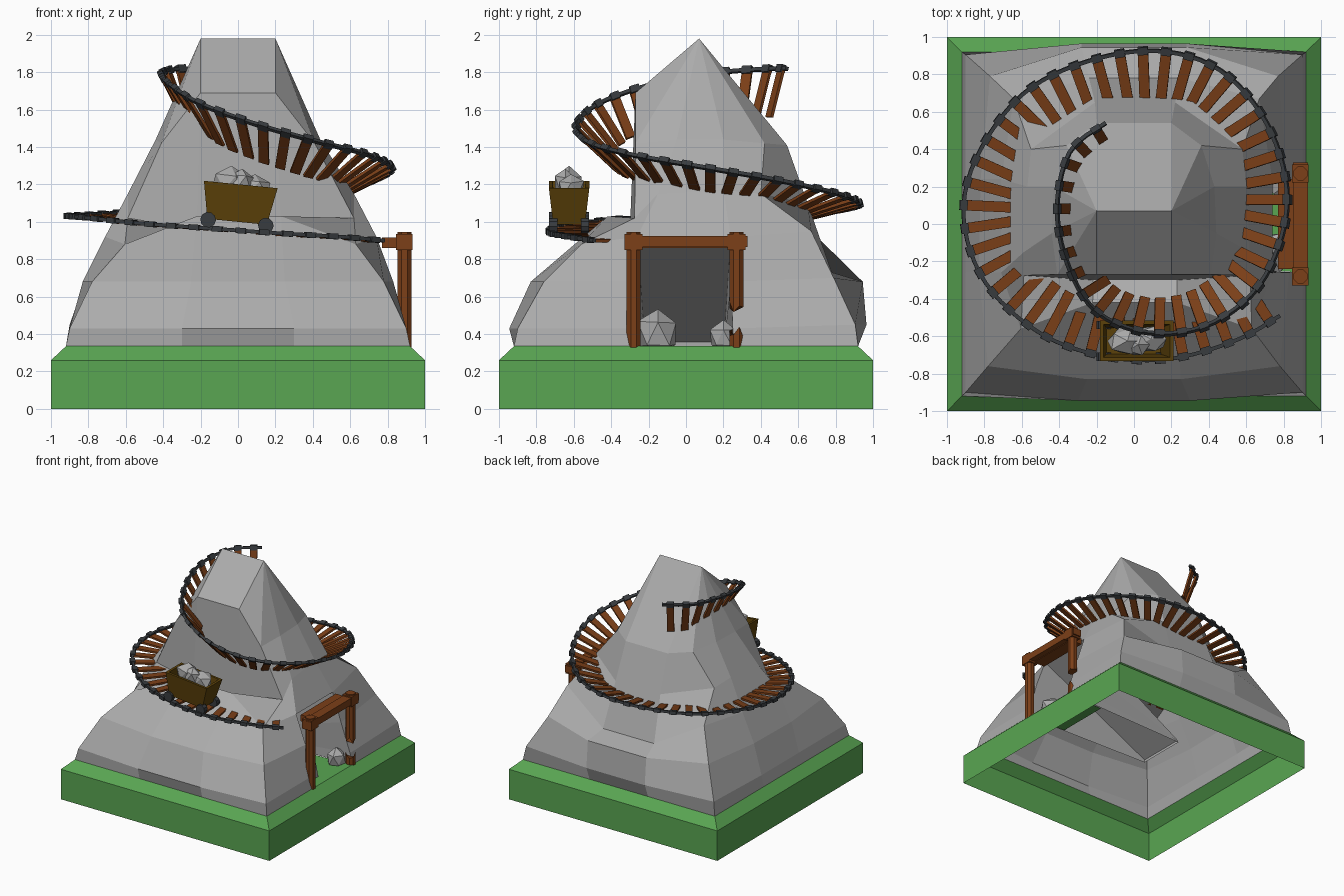
import bpy, bmesh, math, random
from mathutils import Vector as V, Matrix

if "Cube" in bpy.data.objects:
    bpy.data.objects.remove(bpy.data.objects["Cube"])

random.seed(4)

def mat(name, col):
    m = bpy.data.materials.new(name)
    m.diffuse_color = (*col, 1)
    m.use_nodes = True
    m.node_tree.nodes["Principled BSDF"].inputs["Base Color"].default_value = m.diffuse_color
    return m

GREEN = mat("grass", (0.10, 0.38, 0.085))
WOOD = mat("wood", (0.20, 0.05, 0.009))
IRON = mat("iron", (0.04, 0.045, 0.05))
TUB = mat("tub", (0.11, 0.055, 0.003))
STONE = mat("stone", (0.41, 0.41, 0.41))

def finish(name, bm, m):
    bmesh.ops.recalc_face_normals(bm, faces=bm.faces)
    me = bpy.data.meshes.new(name)
    bm.to_mesh(me)
    bm.free()
    me.materials.append(m)
    ob = bpy.data.objects.new(name, me)
    bpy.context.collection.objects.link(ob)
    return ob

def loft(name, rings, m, closed=True, caps=(False, False), skip=()):
    bm = bmesh.new()
    rows = [[bm.verts.new(p) for p in r] for r in rings]
    n = len(rows[0])
    for i in range(len(rows) - 1):
        for j in range(n if closed else n - 1):
            if (i, j) not in skip:
                k = (j + 1) % n
                bm.faces.new((rows[i][j], rows[i][k], rows[i + 1][k], rows[i + 1][j]))
    for end, on in zip((0, -1), caps):
        if on:
            bm.faces.new(rows[end])
    bmesh.ops.remove_doubles(bm, verts=bm.verts, dist=1e-4)
    return finish(name, bm, m)

def rect(hx, hy, z):
    return [(-hx, -hy, z), (hx, -hy, z), (hx, hy, z), (-hx, hy, z)]

def add_box(bm, c, ax, size):
    # box with its own axes
    M = Matrix([a * s for a, s in zip(ax, size)]).transposed().to_4x4()
    bmesh.ops.create_cube(bm, size=1, matrix=Matrix.Translation(c) @ M)

AX = (V((1, 0, 0)), V((0, 1, 0)), V((0, 0, 1)))

def box(name, lo, hi, m):
    bm = bmesh.new()
    lo, hi = V(lo), V(hi)
    add_box(bm, (lo + hi) / 2, AX, hi - lo)
    return finish(name, bm, m)

def rock(name, c, size):
    bm = bmesh.new()
    bmesh.ops.create_icosphere(bm, subdivisions=1, radius=1)
    for v in bm.verts:
        v.co *= random.uniform(0.9, 1.1)
        v.co = V(c) + V(a * b for a, b in zip(v.co, size))
    return finish(name, bm, STONE)

# open-bottomed grass base
loft("grass_base", [rect(1, 1, 0), rect(1, 1, .26), rect(.92, .92, .335)], GREEN)

# mountain: right half of each ring, front middle round to back middle
half = [
    [(.3, -.92, .335), (.92, -.92, .335), (.92, -.26, .335), (.92, .25, .335), (.92, .92, .335), (.28, .92, .335)],
    [(.3, -.945, .43), (.9, -.9, .43), (.9, -.26, .43), (.9, .25, .43), (.9, .905, .45), (.28, .965, .45)],
    [(.25, -.83, .68), (.78, -.76, .68), (.83, -.26, .68), (.82, .24, .68), (.77, .79, .7), (.28, .945, .68)],
    [(.23, -.42, 1.03), (.63, -.56, .88), (.74, -.26, .92), (.74, .24, .92), (.67, .67, .95), (.25, .78, .73)],
    [(.23, -.3, .96), (.62, -.275, 1.02), (.62, -.15, 1.15), (.6, .2, 1.17), (.58, .4, 1.15), (.22, .65, 1.1)],
    [(.2, -.27, 1.69), (.41, -.27, 1.42), (.44, -.05, 1.44), (.43, .2, 1.44), (.36, .42, 1.42), (.2, .54, 1.41)],
    [(.2, .07, 1.98)] * 6]
squeeze = [1, 1, 1, .96, .95, 1, 1]
rings = [h + [(-x * s, y, z) for x, y, z in reversed(h)] for h, s in zip(half, squeeze)]
loft("mountain", rings, STONE, skip={(0, 2), (1, 2), (2, 2)})

# cave behind the opening, its roof sloping down to the ground inside
mouth = [h[2] for h in half[:4]] + [h[3] for h in half[3::-1]]
back = [(-.3, y * .85, .335 + (z - .335) * .04) for x, y, z in mouth]
loft("cave", [mouth, back], STONE, closed=False, caps=(False, True))
loft("cave_floor", [[(.92, -.26, .335), (.92, .25, .335)], [(.55, -.24, .335), (.55, .23, .335)]],
     GREEN, closed=False)
rock("cave_rock_front", (.74, -.15, .4), (.13, .12, .14))
rock("cave_rock_back", (.8, .2, .38), (.08, .08, .09))

# timber entrance with a snapped back post
def post(name, y, z0, z1, jag0=0, jag1=0):
    ring = [[(.89 + .04 * math.cos(a), y + .04 * math.sin(a),
              z + random.uniform(-1, 1) * j)
             for a in [math.pi / 8 + k * math.pi / 4 for k in range(8)]]
            for z, j in ((z0, jag0), (z1, jag1))]
    loft(name, ring, WOOD, caps=(True, True))

post("front_post", -.28, .32, .945)
post("back_post_top", .27, .55, .945, jag0=.035)
post("back_post_stub", .27, .32, .41, jag1=.035)
box("lintel", (.85, -.33, .865), (.93, .33, .925), WOOD)
box("lintel_plank", (.77, -.24, .86), (.88, .24, .915), WOOD)
for y, n in ((-.28, "front_joint"), (.27, "back_joint")):
    box(n, (.845, y - .048, .85), (.934, y + .048, .935), WOOD)

# spiral track path
path = [V(p) for p in (
    (.78, -.49, .90), (.55, -.62, .92), (.2, -.72, .94), (-.15, -.71, .965), (-.5, -.585, .99),
    (-.79, -.32, 1.02), (-.91, .02, 1.03), (-.845, .35, 1.035), (-.6, .69, 1.05), (-.25, .87, 1.07),
    (.14, .925, 1.1), (.48, .81, 1.15), (.73, .5, 1.22), (.82, .1, 1.29), (.69, -.3, 1.36),
    (.42, -.53, 1.43), (.1, -.585, 1.52), (-.2, -.47, 1.63), (-.36, -.2, 1.73), (-.41, .1, 1.79),
    (-.34, .39, 1.815), (-.15, .54, 1.82))]
dense = []
for i in range(len(path) - 1):
    a, b, c, d = (path[min(max(i + k, 0), len(path) - 1)] for k in (-1, 0, 1, 2))
    for s in range(20):
        t = s / 20
        dense.append(.5 * (2 * b + (c - a) * t + (2 * a - 5 * b + 4 * c - d) * t * t
                           + (3 * b - a - 3 * c + d) * t ** 3))
dense.append(path[-1])
dist = [0]
for p, q in zip(dense, dense[1:]):
    dist.append(dist[-1] + (q - p).length)

def frame(f):
    # position and banked axes: along, inward, up
    s = f * dist[-1]
    i = max(k for k in range(len(dist) - 1) if dist[k] <= s)
    p = dense[i].lerp(dense[i + 1], (s - dist[i]) / (dist[i + 1] - dist[i]))
    t = (dense[min(i + 3, len(dense) - 1)] - dense[max(i - 2, 0)]).normalized()
    n = t.cross(AX[2]).normalized()
    a = math.radians(75) * f ** 2.2
    d = n * math.cos(a) - AX[2] * math.sin(a)
    return p, t, d, d.cross(t)

# rail, with a plank and an iron clamp at every sleeper
rail = []
for k in range(121):
    p, t, d, u = frame(k / 120)
    rail.append([p + d * x + u * z for x, z in ((-.01, -.01), (.01, -.01), (.01, .01), (-.01, .01))])
loft("rail", rail, IRON, caps=(True, True))
planks, clamps = bmesh.new(), bmesh.new()
N = 60
for k in range(N):
    p, t, d, u = frame((k + .5) / N)
    add_box(planks, p + d * .14 - u * .004, (t, d, u), (.056, .26, .016))
    add_box(clamps, p, (t, d, u), (.055, .042, .03))
finish("track_planks", planks, WOOD)
finish("rail_clamps", clamps, IRON)

# ore cart, tilted with the track
cart = [loft("cart_tub", [rect(.16, .085, -.1), rect(.198, .108, .1), rect(.178, .088, .1),
                          rect(.145, .07, -.08)], TUB, caps=(True, True))]
for x in (-.155, .155):
    for y in (-.085, .085):
        r = [[(x + .042 * math.cos(k * math.pi / 5), y + e, -.105 + .042 * math.sin(k * math.pi / 5))
              for k in range(10)] for e in (-.022, .022)]
        cart.append(loft("cart_wheel", r, IRON, caps=(True, True)))
for c, s in (((-.06, 0, .1), (.1, .08, .09)), ((.07, .01, .09), (.1, .075, .08)), ((0, -.02, .11), (.08, .06, .08))):
    cart.append(rock("ore", c, s))
for ob in cart:
    ob.matrix_world = Matrix.Translation((.005, -.625, 1.1)) @ Matrix.Rotation(.1, 4, 'Y')
